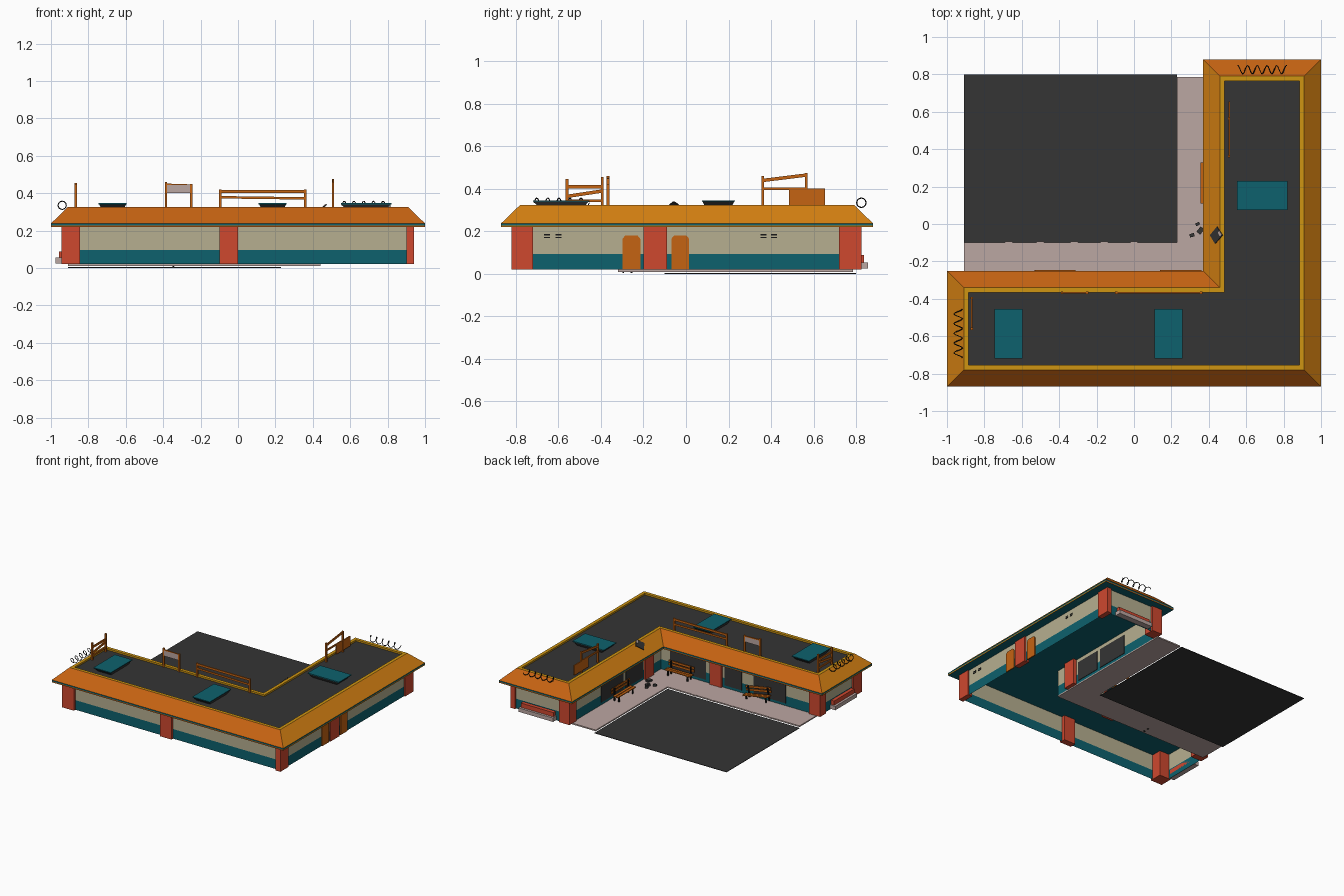
import bpy, bmesh, math
from mathutils import Matrix, Vector

if "Cube" in bpy.data.objects:
    bpy.data.objects.remove(bpy.data.objects["Cube"])


def mat(name, *c):
    m = bpy.data.materials.new(name)
    m.diffuse_color = (*c, 1)
    m.use_nodes = True
    m.node_tree.nodes["Principled BSDF"].inputs["Base Color"].default_value = m.diffuse_color
    return m


GREY = mat("dark grey", .035, .035, .035)
TEAL = mat("teal", .004, .12, .155)
TAN = mat("tan", .47, .43, .28)
RED = mat("brick red", .62, .065, .028)
ORANGE = mat("orange", .56, .125, .006)
AMBER = mat("amber", .67, .22, .006)
GOLD = mat("gold", .62, .30, .006)
PINK = mat("pale pink", .50, .385, .36)
BLACK = mat("black", .008, .008, .008)


def make(name, bm, mats):
    me = bpy.data.meshes.new(name)
    bm.to_mesh(me)
    bm.free()
    for m in mats:
        me.materials.append(m)
    ob = bpy.data.objects.new(name, me)
    bpy.context.collection.objects.link(ob)
    return ob


def box(name, x0, x1, y0, y1, z0, z1, m, M=None, flare=1.0):
    """Box by extents; flare widens the top."""
    bm = bmesh.new()
    bmesh.ops.create_cube(bm, size=1)
    c = Vector(((x0 + x1) / 2, (y0 + y1) / 2, (z0 + z1) / 2))
    for v in bm.verts:
        k = flare if v.co.z < 0 else 1
        v.co = Vector((v.co.x * (x1 - x0) * k, v.co.y * (y1 - y0) * k,
                       v.co.z * (z1 - z0))) + c
    if M:
        bm.transform(M)
    return make(name, bm, [m])


def ell(o):
    """L-shaped outline inset by o from the eaves."""
    return [(-1 + o, -.87 + o), (1 - o, -.87 + o), (1 - o, .88 - o),
            (.37 + o, .88 - o), (.37 + o, -.25 - o), (-1 + o, -.25 - o)]


def loft(name, rings, mats, rule, bottom=None, top=None):
    """Join L outlines (inset, z) into a skin; rule(ring, normal) -> slot."""
    bm = bmesh.new()
    loops = [[bm.verts.new((x, y, z)) for x, y in ell(o)] for o, z in rings]
    for i in range(len(loops) - 1):
        a, b = loops[i], loops[i + 1]
        for j in range(6):
            k = (j + 1) % 6
            f = bm.faces.new((a[j], a[k], b[k], b[j]))
            f.normal_update()
            f.material_index = rule(i, f.normal)
    if bottom is not None:
        bm.faces.new(loops[0][::-1]).material_index = bottom
    if top is not None:
        bm.faces.new(loops[-1]).material_index = top
    return make(name, bm, mats)


# walls: teal band below, tan above
loft("walls", [(.07, .02), (.07, .095), (.07, .22)], [TEAL, TAN], lambda i, n: i)


# roof: fascia, sloped skirt coloured by direction, gold rim, grey deck, teal soffit
def roof_rule(i, n):
    if i == 1:
        return 3
    if i > 2:
        return 2
    return 0 if abs(n.y) > abs(n.x) else 1


loft("roof", [(0, .22), (0, .228), (0, .238), (.09, .325), (.115, .325), (.115, .312)],
     [ORANGE, AMBER, GOLD, TEAL, GREY], roof_rule, bottom=3, top=4)

# ground
box("parking_lot", -.91, .23, -.1, .8, 0, .004, GREY)
box("walkway_front", -.91, .44, -.32, -.1, .01, .02, PINK)
box("walkway_side", .23, .44, -.1, .785, .01, .02, PINK)
for x in (-.67, -.5, -.32, -.16, 0):
    box("curb_mark", x - .02, x + .02, -.104, -.094, .012, .0215, PINK)

# pillars: (x0, x1, y0, y1)
for p in [(-.945, -.845, -.82, -.72), (-.10, 0, -.82, -.77), (.90, .94, -.82, -.72),
          (.90, .94, -.20, -.09), (.90, .94, .72, .825), (.43, .52, .74, .825),
          (-.945, -.85, -.38, -.305), (-.09, .01, -.35, -.305), (.425, .47, -.21, -.11)]:
    box("pillar", *p, .02, .222, RED)

# doors and vents on the right wall
for y in (-.257, -.027):
    bm = bmesh.new()
    prof = [(-.042, .02), (.042, .02), (.042, .165), (.03, .18), (-.03, .18), (-.042, .165)]
    f = bm.faces.new([bm.verts.new((.928, y + a, z)) for a, z in prof])
    r = bmesh.ops.extrude_face_region(bm, geom=[f])
    bmesh.ops.translate(bm, vec=(.009, 0, 0),
                        verts=[e for e in r["geom"] if isinstance(e, bmesh.types.BMVert)])
    bmesh.ops.recalc_face_normals(bm, faces=bm.faces)
    make("back_door", bm, [ORANGE])
for y in (-.655, -.60, .365, .415):
    for z in (.172, .184):
        box("vent", .929, .933, y - .014, y + .014, z - .003, z + .003, BLACK)

# shop windows facing the lot
for x0, x1 in ((.05, .36), (-.26, -.11), (-.64, -.36)):
    box("window", x0, x1, -.324, -.316, .04, .19, GREY)
for y0, y1 in ((-.09, .12), (.15, .42)):
    box("window", .436, .444, y0, y1, .04, .19, GREY)

# planters at the wing ends
box("planter_base", .55, .85, .81, .856, .025, .055, PINK)
box("planter_top", .56, .84, .81, .838, .055, .088, RED)
box("planter_base", -.975, -.93, -.72, -.45, .025, .055, PINK)
box("planter_top", -.957, -.93, -.71, -.46, .055, .088, RED)


# benches: slatted seat and back on black legs
def bench(x, y, turn, tilt):
    M = (Matrix.Translation((x, y, .02)) @ Matrix.Rotation(turn, 4, 'Z')
         @ Matrix.Rotation(tilt, 4, 'Y'))
    for b in (-.005, .02):
        box("bench_seat_slat", -.11, .11, b, b + .019, .04, .047, ORANGE, M)
    for z in (.06, .083):
        box("bench_back_slat", -.11, .11, -.02, -.014, z, z + .016, ORANGE, M)
    for s in (-.085, .085):
        box("bench_leg", s - .005, s + .005, -.014, -.006, 0, .1, BLACK, M)
        box("bench_leg", s - .005, s + .005, .025, .033, 0, .04, BLACK, M)


bench(.395, .22, math.pi / 2, 0)
bench(.25, -.285, 0, 0)
bench(-.43, -.285, 0, .18)

# roof hatches
for x0, x1, y0, y1 in ((-.745, -.595, -.72, -.455), (.11, .26, -.72, -.455),
                       (.55, .82, .075, .23)):
    box("hatch_base", x0 + .003, x1 - .003, y0 + .003, y1 - .003, .312, .34, GREY, flare=.8)
    box("hatch_lid", x0, x1, y0, y1, .34, .346, TEAL)


# rooftop sign frames
def post(x, y, top):
    box("sign_post", x - .006, x + .006, y - .006, y + .006, .312, top, ORANGE)


def rail(a, b, h=.016):
    """Sloping rail between two points."""
    a, b = Vector(a), Vector(b)
    d = b - a
    M = Matrix.Translation((a + b) / 2) @ d.to_track_quat('X', 'Z').to_matrix().to_4x4()
    L = d.length / 2
    box("sign_rail", -L, L, -.004, .004, -h / 2, h / 2, ORANGE, M)


Y = -.367
for x, t in ((-.385, .46), (-.25, .45), (-.095, .42), (.36, .42)):
    post(x, Y, t)
box("sign_board", -.379, -.256, Y - .004, Y + .004, .40, .443, PINK)
rail((-.379, Y, .447), (-.256, Y, .443), .008)
rail((-.095, Y, .41), (.36, Y, .41))
rail((-.095, Y, .378), (.36, Y, .372), .013)
X = -.867
post(X, -.56, .447)
post(X, -.395, .455)
rail((X, -.56, .41), (X, -.395, .41))
rail((X, -.56, .365), (X, -.395, .39))
rail((X, -.56, .345), (X, -.395, .345), .012)
X = .508
post(X, .362, .46)
post(X, .565, .475)
rail((X, .362, .44), (X, .565, .465))
rail((X, .362, .40), (X, .565, .40), .012)
box("sign_panel", X - .004, X + .004, .485, .655, .325, .402, ORANGE)


# barbed wire coils on the end slopes
def coil(name, start, axis):
    cu = bpy.data.curves.new(name, 'CURVE')
    cu.dimensions = '3D'
    cu.bevel_depth = .0028
    cu.bevel_resolution = 0
    sp = cu.splines.new('POLY')
    n = 81
    sp.points.add(n - 1)
    for i in range(n):
        t = i / (n - 1)
        a = t * 2 * math.pi * 5
        u, w, z = t * .26, .022 * math.cos(a), .335 + .022 * math.sin(a)
        dx, dy = (u, w) if axis == 'X' else (w, u)
        sp.points[i].co = (start[0] + dx, start[1] + dy, z, 1)
    cu.materials.append(BLACK)
    bpy.context.collection.objects.link(bpy.data.objects.new(name, cu))


coil("wire_coil_back", (.555, .825), 'X')
coil("wire_coil_left", (-.94, -.715), 'Y')

# broken patch in the inner skirt and fallen rubble
slope = (Matrix.Translation((.44, -.06, .308)) @ Matrix.Rotation(math.radians(-44), 4, 'Y')
         @ Matrix.Rotation(.7, 4, 'Z'))
box("roof_hole", -.035, .035, -.03, .03, -.003, .003, GREY, slope)
box("roof_splinter", .02, .036, -.025, 0, .003, .005, PINK, slope)
for x, y, s, a in ((.31, -.06, .013, .3), (.355, -.035, .018, .9), (.39, -.1, .02, 1.3),
                   (.34, 0, .011, .5)):
    M = Matrix.Translation((x, y, .02)) @ Matrix.Rotation(a, 4, 'Z')
    box("rubble", -s, s, -s * .7, s * .7, 0, .014, GREY, M)
